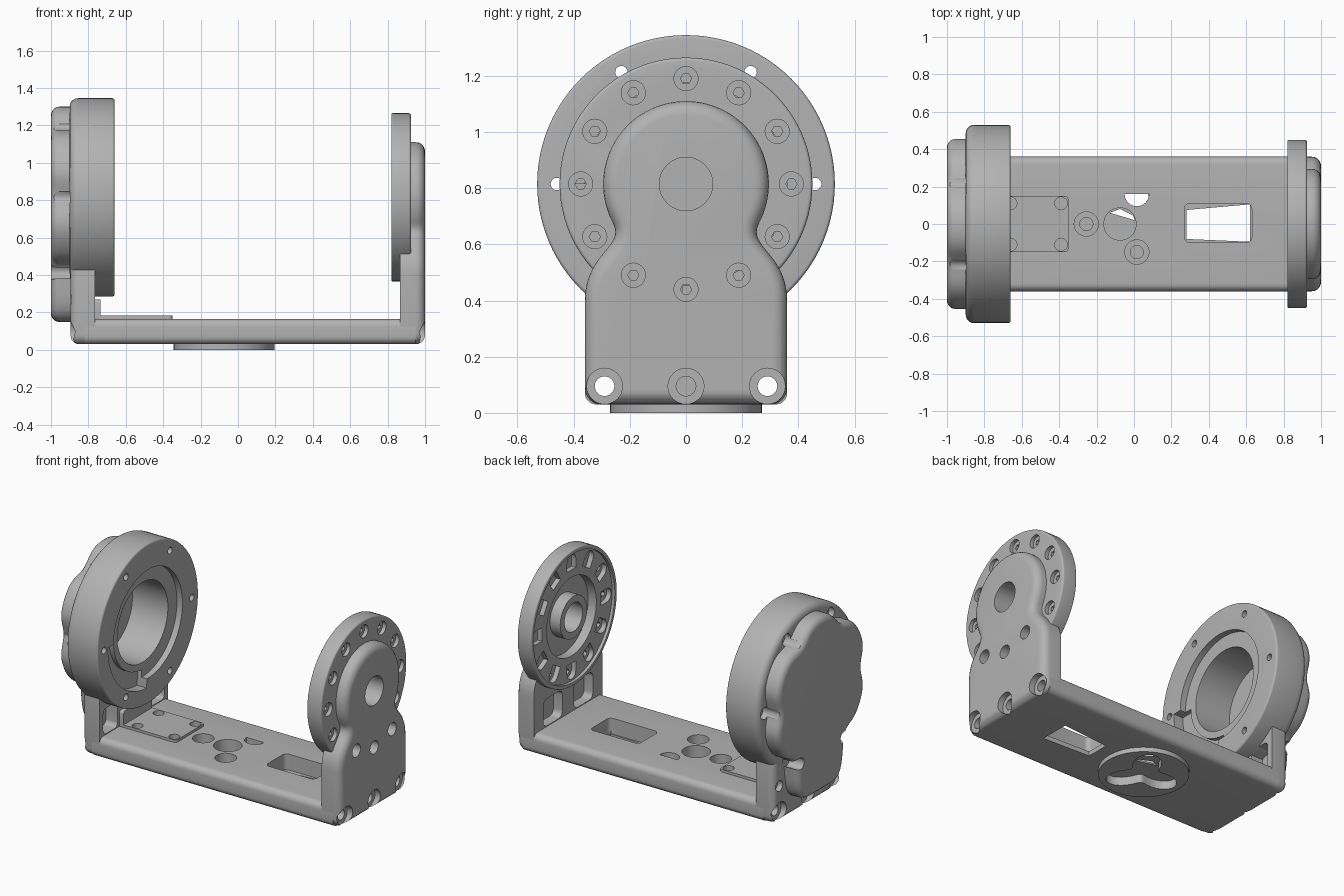
import bpy, bmesh, math
from mathutils import Vector
from mathutils.geometry import interpolate_bezier

if "Cube" in bpy.data.objects:
    bpy.data.objects.remove(bpy.data.objects["Cube"])

CZ = 0.815  # height of the pivot axis
grey = bpy.data.materials.new("plain grey")
grey.diffuse_color = (0.45, 0.45, 0.45, 1)
grey.use_nodes = True
grey.node_tree.nodes["Principled BSDF"].inputs["Base Color"].default_value = grey.diffuse_color
parts, cutters = [], []


def arc(cu, cv, r, a0, a1, n):
    return [(cu + r * math.cos(math.radians(a0 + (a1 - a0) * i / n)),
             cv + r * math.sin(math.radians(a0 + (a1 - a0) * i / n))) for i in range(n + 1)]


def circle(cu, cv, r, n=48):
    return arc(cu, cv, r, 0, 360, n)[:-1]


def rrect(u0, u1, v0, v1, r):
    return (arc(u1 - r, v1 - r, r, 0, 90, 6) + arc(u0 + r, v1 - r, r, 90, 180, 6)
            + arc(u0 + r, v0 + r, r, 180, 270, 6) + arc(u1 - r, v0 + r, r, 270, 360, 6))


def polar(cu, cv, fn, n=144):
    return [(cu + fn(a) * math.cos(a), cv + fn(a) * math.sin(a))
            for a in (2 * math.pi * i / n for i in range(n))]


def prism(bm, prof, a, b, fa=0, fb=0, axis='x'):
    """Extrude a closed profile from a to b, rounding either end by fa / fb."""
    n = len(prof)
    area = sum(prof[i - 1][0] * prof[i][1] - prof[i][0] * prof[i - 1][1] for i in range(n))
    if area < 0:
        prof = prof[::-1]
    nor = []
    for i in range(n):
        t = (Vector(prof[(i + 1) % n]) - Vector(prof[i - 1])).normalized()
        nor.append((t.y, -t.x))
    steps = [math.radians(18 * k) for k in range(6)]
    rings = [(a + fa * (1 - math.sin(s)), fa * (1 - math.cos(s))) for s in steps[::-1]] if fa else [(a, 0)]
    rings += [(b - fb * (1 - math.sin(s)), fb * (1 - math.cos(s))) for s in steps] if fb else [(b, 0)]
    loops = []
    for t, ins in rings:
        uv = [(p[0] - m[0] * ins, p[1] - m[1] * ins) for p, m in zip(prof, nor)]
        loops.append([bm.verts.new((t, u, v) if axis == 'x' else (u, v, t)) for u, v in uv])
    # (y, z, x) and (x, y, z) are both right-handed, so one winding serves both axes
    bm.faces.new(loops[0][::-1])
    bm.faces.new(loops[-1])
    for l0, l1 in zip(loops, loops[1:]):
        for i in range(n):
            bm.faces.new((l0[i - 1], l0[i], l1[i], l1[i - 1]))


def make(name, *prisms):
    bm = bmesh.new()
    for args in prisms:
        prism(bm, *args)
    me = bpy.data.meshes.new(name)
    bm.to_mesh(me)
    bm.free()
    me.materials.append(grey)
    ob = bpy.data.objects.new(name, me)
    bpy.context.collection.objects.link(ob)
    return ob


def part(name, *args):
    parts.append(make(name, args))
    return parts[-1]


def cut(prisms, *targets):
    """Subtract a group of prisms that do not touch each other."""
    cutter = make("cutter", *prisms)
    cutter.hide_render = True
    cutters.append(cutter)
    for ob in targets:
        mod = ob.modifiers.new("cut", 'BOOLEAN')
        mod.operation, mod.solver, mod.object = 'DIFFERENCE', 'MANIFOLD', cutter


def around(r, count, size, n=24):
    return [circle(r * math.cos(a), CZ + r * math.sin(a), size, n)
            for a in (2 * math.pi * i / count for i in range(count))]


# Base beam and round mounting foot
beam = part("base_beam", rrect(-0.36, 0.36, 0.03, 0.165, 0.04), -0.82, 0.95)
foot = part("mounting_foot", circle(-0.075, 0, 0.27, 72), 0, 0.05, 0, 0, 'z')

# Right arm: keyhole-shaped wall, bolt disc and hub tube
half = arc(0, CZ, 0.295, 90, -28, 28)
half += [tuple(p)[:2] for p in interpolate_bezier(Vector(half[-1]), Vector((0.215, 0.59)),
                                                  Vector((0.36, 0.57)), Vector((0.36, 0.40)), 16)][1:]
half += arc(0.30, 0.09, 0.06, 0, -90, 8)
key = half + [(-u, v) for u, v in half[:0:-1]]
right_wall = part("right_arm_wall", key, 0.865, 1.0, 0, 0.05)
right_disc = part("right_bolt_disc", circle(0, CZ, 0.45, 96), 0.82, 0.925, 0.008, 0.012)
hub = part("hub_tube", circle(0, CZ, 0.14), 0.825, 0.96)

# Left arm: wall, thick bearing ring and scalloped rear cover
left_wall = part("left_arm_wall", rrect(-0.36, 0.36, 0.03, 0.5, 0.05), -0.895, -0.765, 0.045, 0)
ring = part("bearing_ring", circle(0, CZ, 0.53, 96), -0.9, -0.66, 0.045, 0.012)


def cover_radius(a):
    d = (math.degrees(a) + 30) % 60 - 30
    body = 0.485 - 0.055 * math.exp(-(d / 13) ** 2)
    if math.sin(a) >= 0:
        return body
    lobe = ((abs(math.cos(a)) / 0.25) ** 6 + (abs(math.sin(a)) / 0.665) ** 6) ** (-1 / 6)
    return (body ** 12 + lobe ** 12) ** (1 / 12)


cover = part("rear_cover", polar(0, CZ, cover_radius, 144), -1.0, -0.87, 0.045, 0)

# Thin bent cable plate with four screw holes
plate = part("cable_plate_floor", rrect(-0.76, -0.35, -0.15, 0.15, 0.02), 0.15, 0.182, 0, 0, 'z')
part("cable_plate_lip", rrect(-0.15, 0.15, 0.15, 0.27, 0.02), -0.78, -0.735)
cut([(circle(x, y, 0.034, 24), 0.12, 0.3, 0, 0, 'z') for x in (-0.39, -0.66) for y in (-0.11, 0.11)],
    plate, beam)

# Long tie-rod holes and their counterbores at both ends
cut([(circle(y, 0.095, 0.035, 24), -1.1, 1.1) for y in (-0.29, 0.29)]
    + [(circle(0, 0.095, 0.035, 24), s, e) for s, e in ((-1.1, -0.84), (0.92, 1.1))],
    beam, right_wall, left_wall)
cut([(circle(y, 0.095, 0.064, 32), s, e) for y in (-0.29, 0, 0.29) for s, e in ((-1.1, -0.855), (0.96, 1.1))],
    right_wall, left_wall)

# Floor openings: window, screw holes, centre hole, three-lobed recess below
cut([(rrect(0.27, 0.63, -0.10, 0.11, 0.03), 0.06, 0.3, 0, 0, 'z'),
     (circle(-0.075, 0, 0.086), 0.065, 0.3, 0, 0, 'z'),
     (arc(0.015, 0.16, 0.065, 180, 360, 20), 0.03, 0.3, 0, 0, 'z')]
    + [(circle(x, y, 0.065, 32), 0.10, 0.3, 0, 0, 'z') for x, y in ((-0.255, 0), (0.015, -0.15))], beam)
cut([([(0.28, -0.08), (0.62, -0.095), (0.62, 0.105), (0.28, 0.075)], -0.1, 0.08, 0, 0, 'z'),
     ([(-0.13, 0.06), (0.005, 0.02), (-0.005, 0.045), (-0.075, 0.08)], 0.03, 0.08, 0, 0, 'z')]
    + [(circle(x, y, 0.035, 32), 0.065, 0.2, 0, 0, 'z') for x, y in ((-0.255, 0), (0.015, -0.15))], beam)
cut([(polar(-0.075, 0, lambda a: 0.165 - 0.07 * math.cos(3 * a), 72), -0.1, 0.055, 0, 0, 'z')], beam, foot)

# Right arm details: shallow dish, hub recess, bolt circle, U pockets, wall pockets
cut([(circle(0, CZ, 0.425, 96), 0.7, 0.84)], right_disc)
cut([(circle(0, CZ, 0.26, 64), 0.7, 0.9)], right_disc, right_wall)
pockets = []
for i in range(12):
    a = math.radians(30 * i)
    slot = arc(0.37, 0, 0.045, -90, 90, 10) + [(0.31, 0.045), (0.31, -0.045)]
    pockets.append(([(u * math.cos(a) - v * math.sin(a), CZ + u * math.sin(a) + v * math.cos(a))
                     for u, v in slot], 0.7, 0.872))
cut(pockets, right_disc, right_wall)
cut([(c, 0.7, 1.1) for c in around(0.375, 12, 0.02, 6)], right_disc, right_wall)
cut([(c, 0.9, 1.1) for c in around(0.375, 12, 0.043)], right_disc, right_wall)
cut([(circle(0, CZ, 0.095), 0.7, 1.1)], right_disc, right_wall, hub)
cut([(rrect(u, u + 0.2, 0.17, 0.35, 0.04), 0.8, 0.93) for u in (-0.26, 0.06)], right_wall)

# Left arm details: bore, stepped recess with side slot, six screw holes, wall pockets
cut([(circle(0, CZ, 0.265, 72), -0.96, -0.5)], ring, cover)
cut([(circle(0, CZ, 0.36, 72), -0.70, -0.5)], ring)
cut([(arc(0, CZ, 0.42, 180, 268, 24) + arc(0, CZ, 0.31, 268, 180, 24), -0.73, -0.5)], ring)
cut([(c, -1.1, -0.5) for c in around(0.46, 6, 0.022)], ring, cover)
cut([(c, -1.1, -0.86) for c in around(0.46, 6, 0.04)], ring, cover)
cut([(rrect(u, u + 0.15, 0.17, 0.34, 0.03), -0.85, -0.7) for u in (-0.32, 0.17)]
    + [(circle(y, 0.27, 0.035, 24), -1.1, -0.86) for y in (-0.3, 0.3)], left_wall)

# Bake the cuts, drop the cutters, then smooth shading with crisp edges
graph = bpy.context.evaluated_depsgraph_get()
baked = [bpy.data.meshes.new_from_object(ob.evaluated_get(graph)) for ob in parts]
for ob, me in zip(parts, baked):
    ob.modifiers.clear()
    ob.data = me
for ob in cutters:
    bpy.data.objects.remove(ob)
for ob in parts:
    ob.select_set(True)
bpy.context.view_layer.objects.active = parts[0]
bpy.ops.object.shade_smooth_by_angle(angle=math.radians(30))
